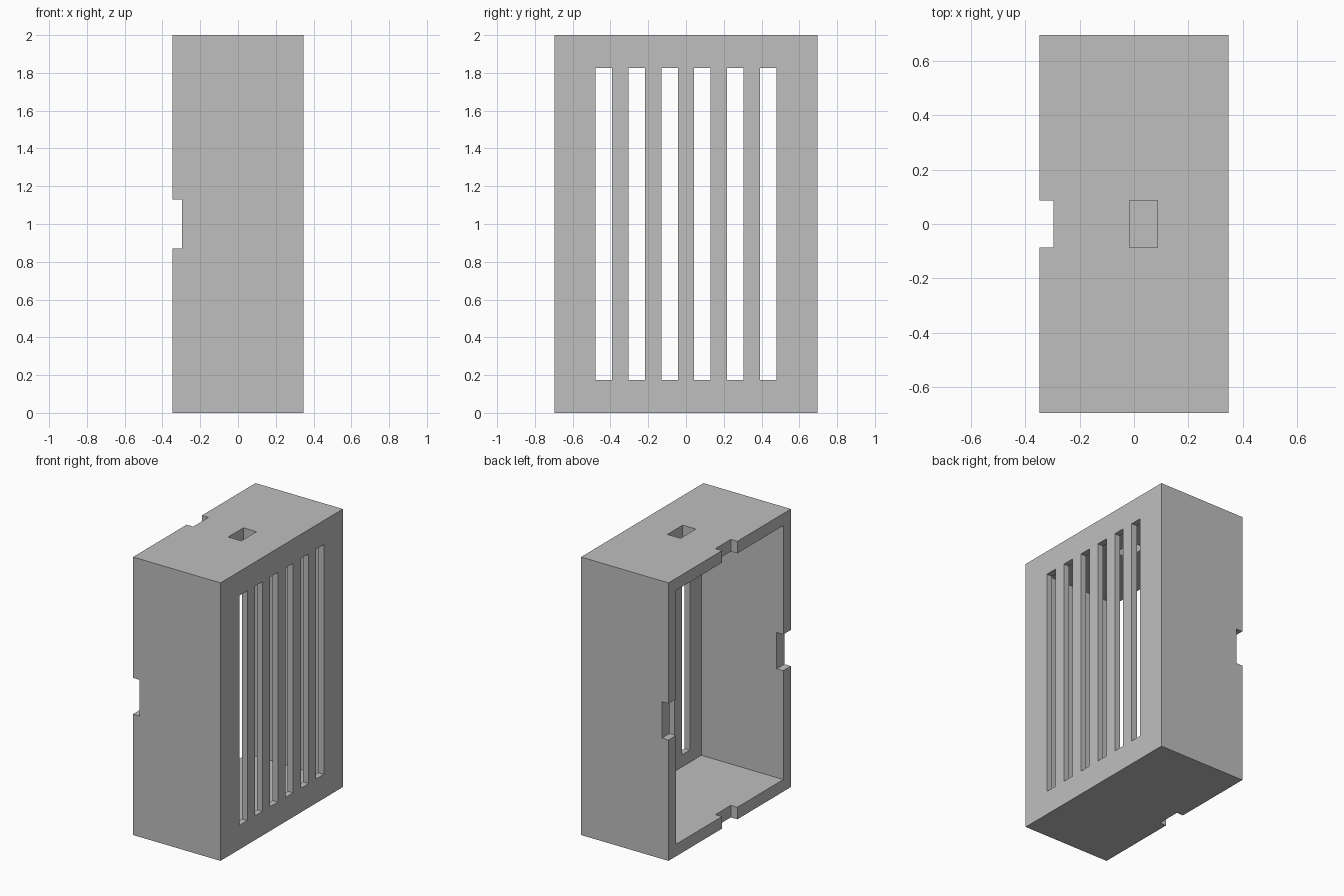
import bpy
from mathutils import Vector

cube = bpy.data.objects.get("Cube")
if cube:
    bpy.data.objects.remove(cube, do_unlink=True)

U = 2 / 230                      # one design unit; the case is 80 x 160 x 230
W, D, H = 80 * U, 160 * U, 230 * U
WALL, PLATE = 10 * U, 5 * U      # side walls, slotted wall

grey = bpy.data.materials.new("light_grey")
grey.use_nodes = True
colour = (0.52, 0.52, 0.52, 1)
grey.diffuse_color = colour
grey.node_tree.nodes["Principled BSDF"].inputs["Base Color"].default_value = colour


def box(name, low, high):
    """Axis-aligned box between two corners."""
    low, high = Vector(low), Vector(high)
    bpy.ops.mesh.primitive_cube_add(size=1, location=(low + high) / 2)
    ob = bpy.context.object
    ob.name = name
    ob.scale = high - low
    bpy.ops.object.transform_apply(location=True, rotation=True, scale=True)
    ob.data.materials.append(grey)
    return ob


def cut(target, name, low, high):
    """Subtract a box from the target."""
    cutter = box(name, low, high)
    cutter.hide_render = True
    mod = target.modifiers.new(name, 'BOOLEAN')
    mod.operation = 'DIFFERENCE'
    mod.solver = 'EXACT'
    mod.object = cutter
    bpy.context.view_layer.objects.active = target
    bpy.ops.object.modifier_apply(modifier=mod.name)
    bpy.data.objects.remove(cutter, do_unlink=True)


# Outer shell, hollow and open towards -x
case = box("vented_case", (-W / 2, -D / 2, 0), (W / 2, D / 2, H))
cut(case, "cavity", (-W, -D / 2 + WALL, WALL),
    (W / 2 - PLATE, D / 2 - WALL, H - WALL))

# Six tall vent slots
for i in range(6):
    y = (i - 2.5) * 20 * U
    cut(case, "vent_slot", (W / 2 - 2 * PLATE, y - 5 * U, 20 * U),
        (W, y + 5 * U, H - 20 * U))

# Shallow notches in the rim: side walls, then top and bottom walls
notch = -W / 2 + 6 * U
cut(case, "side_notches", (-W, -D, H / 2 - 15 * U), (notch, D, H / 2 + 15 * U))
cut(case, "end_notches", (-W, -10 * U, -H), (notch, 10 * U, 2 * H))

# Cable opening through the top wall
cut(case, "cable_opening", (-2 * U, -10 * U, H - 2 * WALL), (10 * U, 10 * U, 2 * H))
